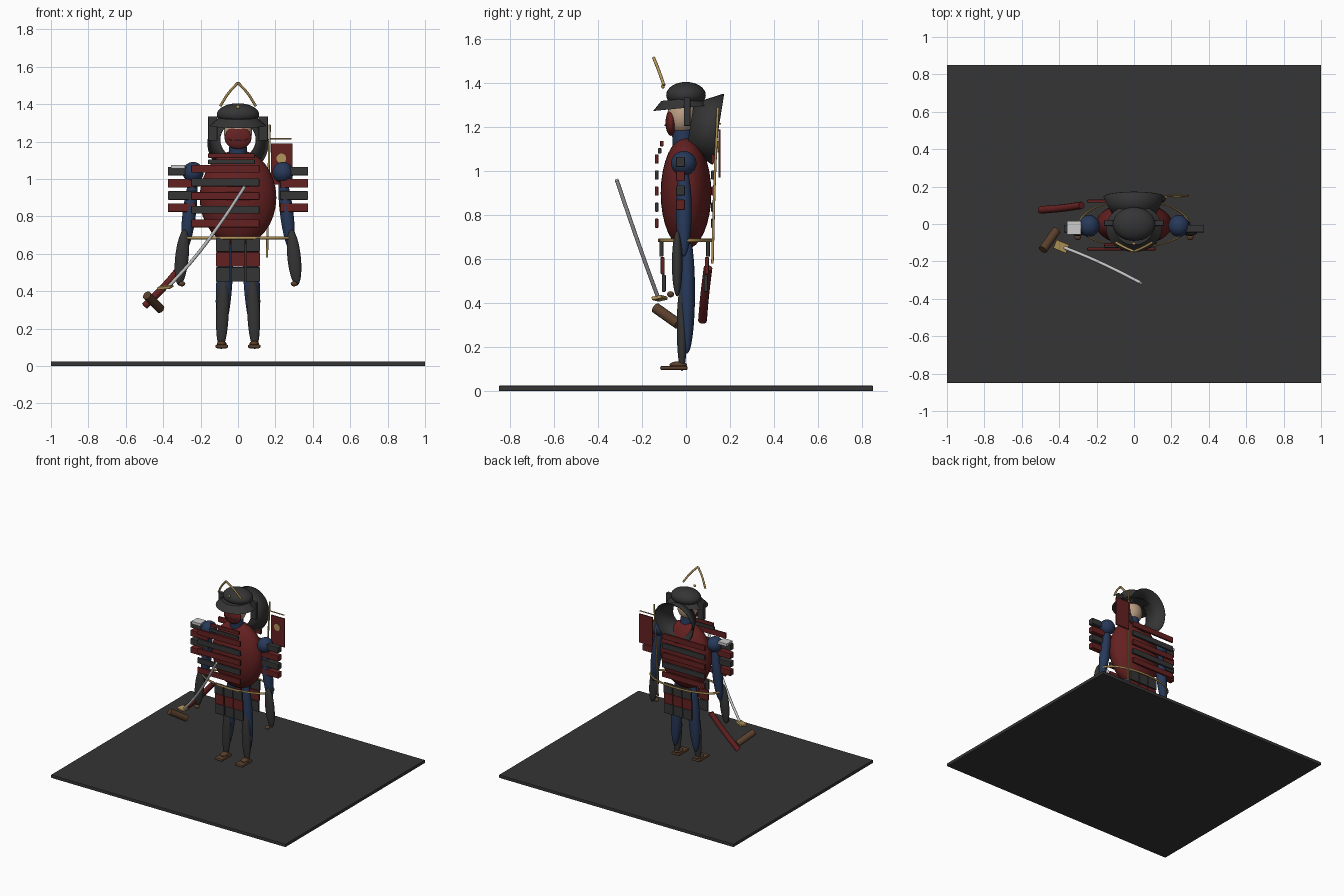
import bpy, math
from mathutils import Vector

if "Cube" in bpy.data.objects:
    bpy.data.objects.remove(bpy.data.objects["Cube"])

def mat(name, c):
    m = bpy.data.materials.new(name)
    m.diffuse_color = (*c, 1)
    m.use_nodes = True
    m.node_tree.nodes["Principled BSDF"].inputs["Base Color"].default_value = m.diffuse_color
    return m

DARK = mat("dark_iron", (0.035, 0.035, 0.035))
RED = mat("red_lacquer", (0.13, 0.015, 0.015))
NAVY = mat("navy_cloth", (0.02, 0.04, 0.10))
BROWN = mat("brown_wrap", (0.10, 0.05, 0.025))
GOLD = mat("gold", (0.45, 0.30, 0.10))
SKIN = mat("skin", (0.5, 0.34, 0.23))
STEEL = mat("steel", (0.6, 0.6, 0.6))

def finish(name, m, smooth=True):
    o = bpy.context.object
    o.name = name
    o.data.materials.append(m)
    if smooth:
        bpy.ops.object.shade_smooth_by_angle()
    return o

def box(name, loc, size, m, rot=(0, 0, 0), bevel=0.004):
    bpy.ops.mesh.primitive_cube_add(size=1, location=loc, rotation=rot)
    o = bpy.context.object
    o.scale = size
    bpy.ops.object.transform_apply(location=False, rotation=False, scale=True)
    finish(name, m, False)
    if bevel:
        b = o.modifiers.new("bevel", 'BEVEL')
        b.width, b.segments = bevel, 2
    return o

def ball(name, loc, radii, m, rot=(0, 0, 0)):
    bpy.ops.mesh.primitive_uv_sphere_add(segments=32, ring_count=16, radius=1, location=loc, rotation=rot)
    bpy.context.object.scale = radii
    return finish(name, m)

def rod(name, a, b, r1, r2, m, caps='NGON'):
    a, b = Vector(a), Vector(b)
    d = b - a
    bpy.ops.mesh.primitive_cone_add(vertices=32, radius1=r1, radius2=r2, depth=d.length,
                                    end_fill_type=caps, location=(a + b) / 2)
    bpy.context.object.rotation_euler = d.to_track_quat('Z', 'Y').to_euler()
    return finish(name, m)

def tube(name, pts, r, m):
    cu = bpy.data.curves.new(name, 'CURVE')
    cu.dimensions = '3D'
    cu.bevel_depth, cu.bevel_resolution, cu.use_fill_caps = r, 3, True
    s = cu.splines.new('BEZIER')
    s.bezier_points.add(len(pts) - 1)
    for p, c in zip(s.bezier_points, pts):
        p.co = c
        p.handle_left_type = p.handle_right_type = 'AUTO'
    o = bpy.data.objects.new(name, cu)
    bpy.context.collection.objects.link(o)
    cu.materials.append(m)
    return o

# display base
box("base", (0, 0, 0.0125), (2, 1.7, 0.025), DARK)

# legs, arms and shoulder plates, both sides
for s, side in ((-1, "left"), (1, "right")):
    box(side + "_sandal", (s * 0.087, -0.055, 0.105), (0.068, 0.125, 0.02), BROWN, bevel=0.008)
    ball(side + "_foot", (s * 0.087, -0.035, 0.12), (0.025, 0.04, 0.015), BROWN)
    ball(side + "_leg", (s * 0.073, 0.005, 0.45), (0.043, 0.036, 0.28), NAVY, (0, s * -0.06, 0))
    ball(side + "_greave", (s * 0.083, -0.018, 0.29), (0.034, 0.024, 0.2), DARK, (0, s * -0.04, 0))
    ball(side + "_shoulder", (s * 0.24, -0.01, 1.035), (0.056, 0.058, 0.056), NAVY)
    ball(side + "_upper_arm", (s * 0.26, -0.01, 0.82), (0.036, 0.036, 0.21), NAVY, (0, s * -0.12, 0))
    ball(side + "_forearm_guard", (s * 0.3, -0.04, 0.58), (0.036, 0.024, 0.15), DARK, (0, s * -0.1, 0))
    ball(side + "_hand", (s * 0.3, -0.07, 0.44), (0.018, 0.016, 0.014), BROWN)
    for i in range(4):
        box(f"{side}_shoulder_plate_{i}", (s * 0.3, -0.025, 1.042 - i * 0.065), (0.15, 0.04, 0.046),
            (DARK, RED)[i % 2])
    box(side + "_helmet_flap", (s * 0.135, 0.005, 1.27), (0.05, 0.03, 0.13), DARK)
box("shoulder_cap", (-0.32, -0.02, 1.066), (0.075, 0.07, 0.02), STEEL, bevel=0)

# torso and armour bands
ball("torso", (0, 0, 0.9), (0.205, 0.115, 0.255), RED)
for i in range(5):
    z = 1.055 - i * 0.073
    for y, part in ((-0.133, "chest"), (0.122, "back")):
        box(f"{part}_band_{i}", (-0.068, y, z), (0.365, 0.016, 0.042), (RED, DARK)[i % 2])
box("collar_band_red", (-0.035, -0.11, 1.125), (0.25, 0.016, 0.025), RED)
box("collar_band_dark", (-0.035, -0.12, 1.092), (0.25, 0.016, 0.025), DARK)

# waist cord
bpy.ops.mesh.primitive_torus_add(major_radius=0.29, minor_radius=0.008, location=(0, 0, 0.685))
bpy.context.object.scale = (1, 0.43, 1)
finish("waist_cord", GOLD)

# skirt plates, front and back
for y, part in ((-0.112, "front"), (0.1, "back")):
    for c in range(3):
        for r in range(3):
            box(f"{part}_skirt_{c}_{r}", ((c - 1) * 0.08, y * (1 - 0.05 * r), 0.65 - r * 0.08),
                (0.076, 0.018, 0.078), (DARK, RED, DARK)[r])

# head, mask and helmet
rod("neck", (0, -0.01, 1.1), (0, -0.02, 1.21), 0.05, 0.045, NAVY)
ball("head", (0, -0.02, 1.25), (0.075, 0.065, 0.085), SKIN)
ball("face_mask", (0, -0.068, 1.22), (0.072, 0.025, 0.06), RED)
for s in (-1, 1):
    tube("whisker", [(0, -0.096, 1.21), (s * 0.03, -0.094, 1.205), (s * 0.055, -0.09, 1.215)], 0.002, DARK)
ball("helmet_dome", (0, 0, 1.345), (0.113, 0.09, 0.06), DARK)
brim = rod("helmet_brim", (0, -0.035, 1.288), (0, -0.015, 1.325), 0.15, 0.1, DARK)
brim.scale = (1.0, 0.85, 1)
brim.rotation_euler = (0.1, 0, 0)
guard = rod("neck_guard", (0, 0.02, 1.21), (0, 0.145, 1.19), 0.1, 0.164, DARK, 'NOTHING')
guard.modifiers.new("thickness", 'SOLIDIFY').thickness = 0.006

# crest
for s in (-1, 1):
    tube("crest_horn", [(s * 0.095, -0.1, 1.39), (s * 0.05, -0.125, 1.46), (0, -0.147, 1.515)], 0.007, GOLD)
ball("crest_boss", (0, -0.105, 1.385), (0.01, 0.008, 0.01), GOLD)

# back banner
tube("banner_pole", [(0.155, 0.12, 0.58), (0.162, 0.13, 0.95), (0.17, 0.145, 1.29)], 0.006, GOLD)
rod("banner_bar", (0.165, 0.155, 1.215), (0.285, 0.155, 1.215), 0.004, 0.004, GOLD)
box("banner_panel", (0.235, 0.152, 1.08), (0.115, 0.01, 0.22), RED, bevel=0)
rod("banner_disc", (0.232, 0.149, 1.11), (0.232, 0.143, 1.11), 0.026, 0.026, GOLD)

# sword and scabbard
rod("sword_grip", (-0.487, -0.138, 0.378), (-0.415, -0.035, 0.305), 0.024, 0.024, BROWN)
box("sword_guard", (-0.388, -0.12, 0.422), (0.075, 0.05, 0.016), GOLD, (0.2, -0.1, -0.4))
blade = tube("sword_blade", [(-0.375, -0.125, 0.42), (-0.24, -0.18, 0.57), (-0.1, -0.245, 0.755), (0.037, -0.315, 0.96)],
             0.009, STEEL)
tube("scabbard", [(-0.5, 0.075, 0.32), (-0.385, 0.085, 0.435), (-0.28, 0.1, 0.56)], 0.02, RED)
